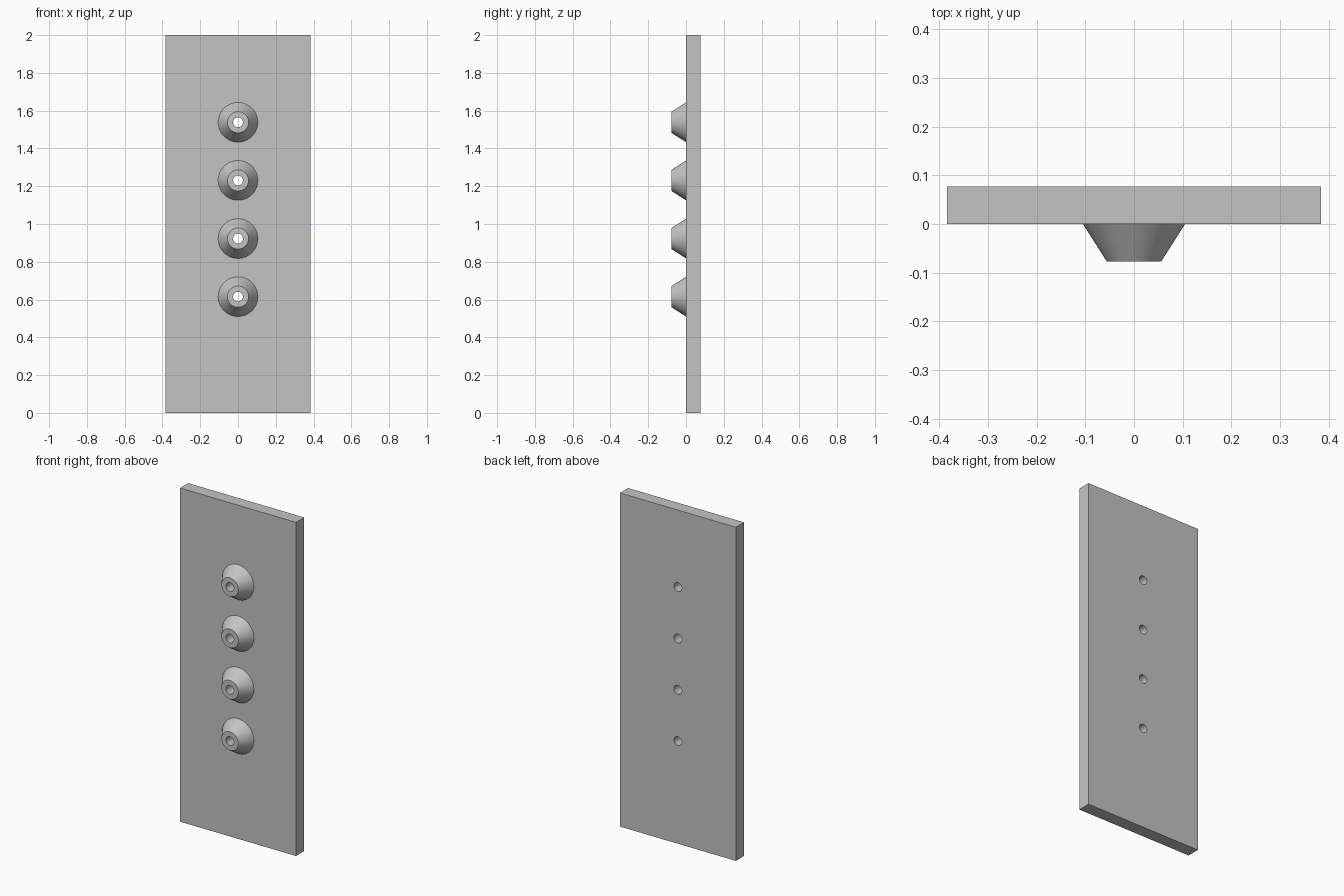
import bpy, bmesh
from math import pi, radians
from mathutils import Matrix, Vector

UNIT = 2 / 26                      # plate thickness is one unit
WIDTH, HEIGHT = 10 * UNIT, 26 * UNIT
BASE_R, TIP_R, HOLE_R = 0.105, 0.056, 0.026
CENTRES = [n * UNIT for n in (8, 12, 16, 20)]
SEGMENTS = 64

old = bpy.data.objects.get("Cube")
if old:
    bpy.data.objects.remove(old, do_unlink=True)

grey = bpy.data.materials.new("plain grey")
grey.use_nodes = True
colour = (0.55, 0.55, 0.55, 1)
grey.diffuse_color = colour
grey.node_tree.nodes["Principled BSDF"].inputs["Base Color"].default_value = colour


def make_object(name, bm):
    bmesh.ops.recalc_face_normals(bm, faces=bm.faces)
    mesh = bpy.data.meshes.new(name)
    bm.to_mesh(mesh)
    bm.free()
    mesh.materials.append(grey)
    obj = bpy.data.objects.new(name, mesh)
    bpy.context.collection.objects.link(obj)
    return obj


def activate(obj):
    bpy.ops.object.select_all(action='DESELECT')
    obj.select_set(True)
    bpy.context.view_layer.objects.active = obj


def smooth(obj):
    activate(obj)
    bpy.ops.object.shade_smooth_by_angle(angle=radians(30))


# Back plate
bm = bmesh.new()
bmesh.ops.create_cube(bm, size=1, matrix=Matrix.Translation((0, UNIT / 2, HEIGHT / 2))
                      @ Matrix.Diagonal((WIDTH, UNIT, HEIGHT, 1)))
plate = make_object("back_plate", bm)

# Holes drilled through the plate
bm = bmesh.new()
for z in CENTRES:
    bmesh.ops.create_cone(bm, cap_ends=True, segments=SEGMENTS, radius1=HOLE_R,
                          radius2=HOLE_R, depth=UNIT * 3,
                          matrix=Matrix.Translation((0, 0, z)) @ Matrix.Rotation(pi / 2, 4, 'X'))
cutter = make_object("hole_cutter", bm)
cutter.hide_render = True
drill = plate.modifiers.new("holes", 'BOOLEAN')
drill.operation = 'DIFFERENCE'
drill.solver = 'EXACT'
drill.object = cutter
activate(plate)
bpy.ops.object.modifier_apply(modifier=drill.name)
bpy.data.objects.remove(cutter, do_unlink=True)
smooth(plate)

# Conical bosses with a bore, turned from one profile
profile = [(BASE_R, 0), (TIP_R, -UNIT), (HOLE_R, -UNIT), (HOLE_R, 0)]
for i, z in enumerate(CENTRES, 1):
    bm = bmesh.new()
    verts = [bm.verts.new((r, y, 0)) for r, y in profile]
    edges = [bm.edges.new(pair) for pair in zip(verts, verts[1:] + verts[:1])]
    bmesh.ops.spin(bm, geom=verts + edges, cent=(0, 0, 0), axis=(0, 1, 0),
                   angle=2 * pi, steps=SEGMENTS, use_merge=True)
    bmesh.ops.remove_doubles(bm, verts=bm.verts, dist=1e-5)
    bmesh.ops.recalc_face_normals(bm, faces=bm.faces)
    # Open the hidden side that rests on the plate
    hidden = [f for f in bm.faces if abs(f.calc_center_median().y) < 1e-5]
    bmesh.ops.delete(bm, geom=hidden, context='FACES_ONLY')
    mesh = bpy.data.meshes.new(f"cone_boss_{i}")
    bm.to_mesh(mesh)
    bm.free()
    mesh.materials.append(grey)
    boss = bpy.data.objects.new(f"cone_boss_{i}", mesh)
    boss.location = Vector((0, 0, z))
    bpy.context.collection.objects.link(boss)
    smooth(boss)
